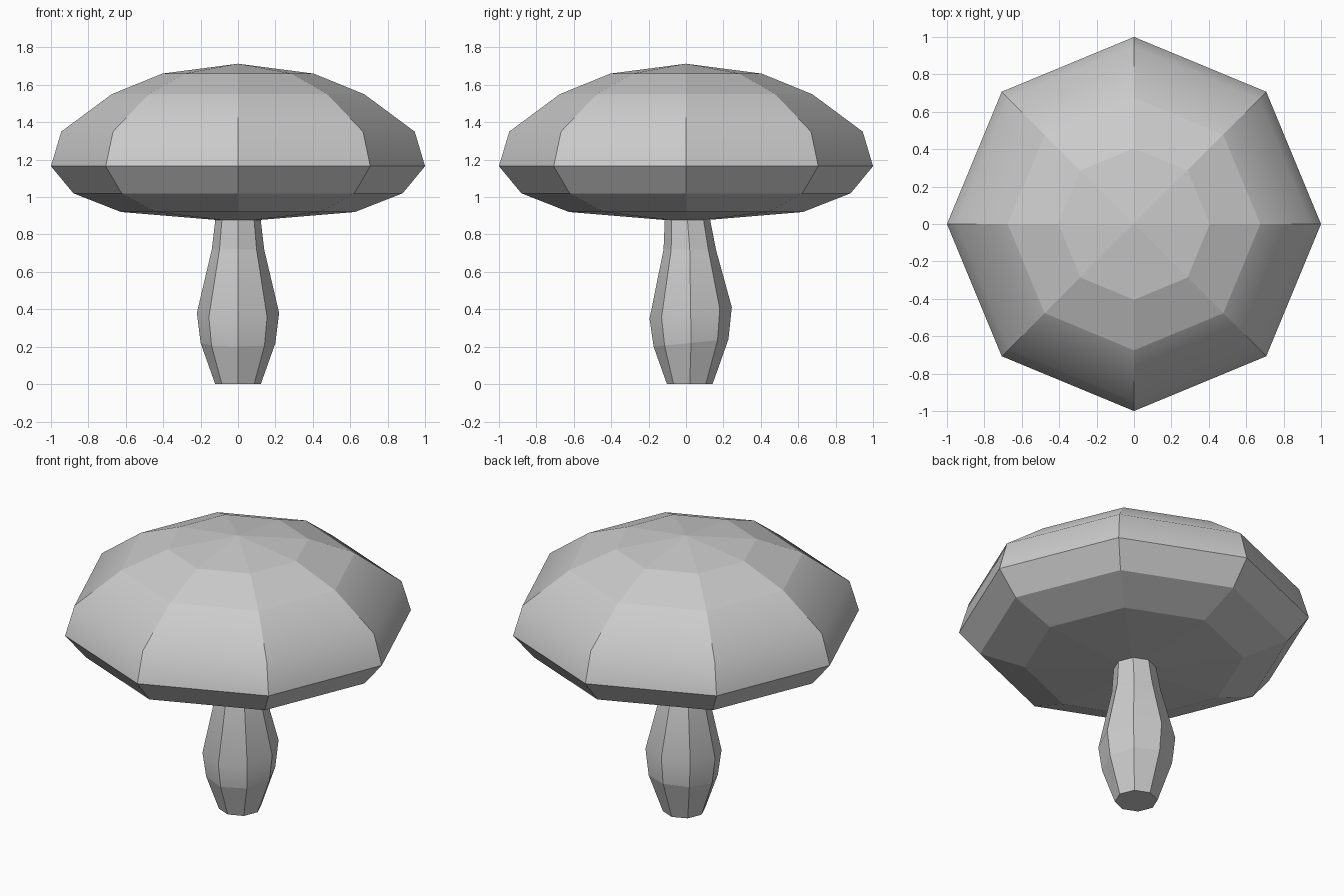
import bpy, bmesh, math

if "Cube" in bpy.data.objects:
    bpy.data.objects.remove(bpy.data.objects["Cube"])

SIDES = 8

def lathe(name, rings, smooth_rings, bottom_tip=None, top_tip=None):
    """Skin rings of (radius, z, y offset, tilt), bottom to top."""
    bm = bmesh.new()
    loops = []
    for r, z, oy, tilt in rings:
        loop = []
        for i in range(SIDES):
            a = 2 * math.pi * i / SIDES
            y = r * math.sin(a)
            loop.append(bm.verts.new((r * math.cos(a), oy + y, z + tilt * y)))
        loops.append(loop)
    for lo, hi in zip(loops, loops[1:]):
        for i in range(SIDES):
            j = (i + 1) % SIDES
            bm.faces.new((lo[i], lo[j], hi[j], hi[i]))
    # Close each end with a low cone or a flat face
    for loop, tip in ((loops[0], bottom_tip), (loops[-1], top_tip)):
        if tip is None:
            bm.faces.new(loop)
        else:
            v = bm.verts.new((0, 0, tip))
            for i in range(SIDES):
                bm.faces.new((loop[i], loop[(i + 1) % SIDES], v))
    bmesh.ops.recalc_face_normals(bm, faces=bm.faces)
    # Keep every edge crisp except the chosen soft rings
    soft = [set(loops[k]) for k in smooth_rings]
    for e in bm.edges:
        e.smooth = any(set(e.verts) <= s for s in soft)
    for f in bm.faces:
        f.smooth = True
    mesh = bpy.data.meshes.new(name)
    bm.to_mesh(mesh)
    bm.free()
    obj = bpy.data.objects.new(name, mesh)
    bpy.context.collection.objects.link(obj)
    return obj

# Wide faceted cap with a shallow underside
lathe("mushroom_cap",
      [(0.625, 0.92, 0, 0), (0.88, 1.02, 0, 0), (1.0, 1.165, 0, 0),
       (0.945, 1.35, 0, 0), (0.675, 1.55, 0, 0), (0.405, 1.66, 0, 0)],
      smooth_rings=[3], bottom_tip=0.868, top_tip=1.713)

# Bulging stem, leaning slightly through its middle
lathe("mushroom_stem",
      [(0.122, 0.0, 0.02, 0), (0.20, 0.22, 0.027, 0.1),
       (0.22, 0.38, 0.025, 0.14), (0.14, 0.72, 0.02, 0),
       (0.12, 0.89, 0.007, 0)],
      smooth_rings=[2])
